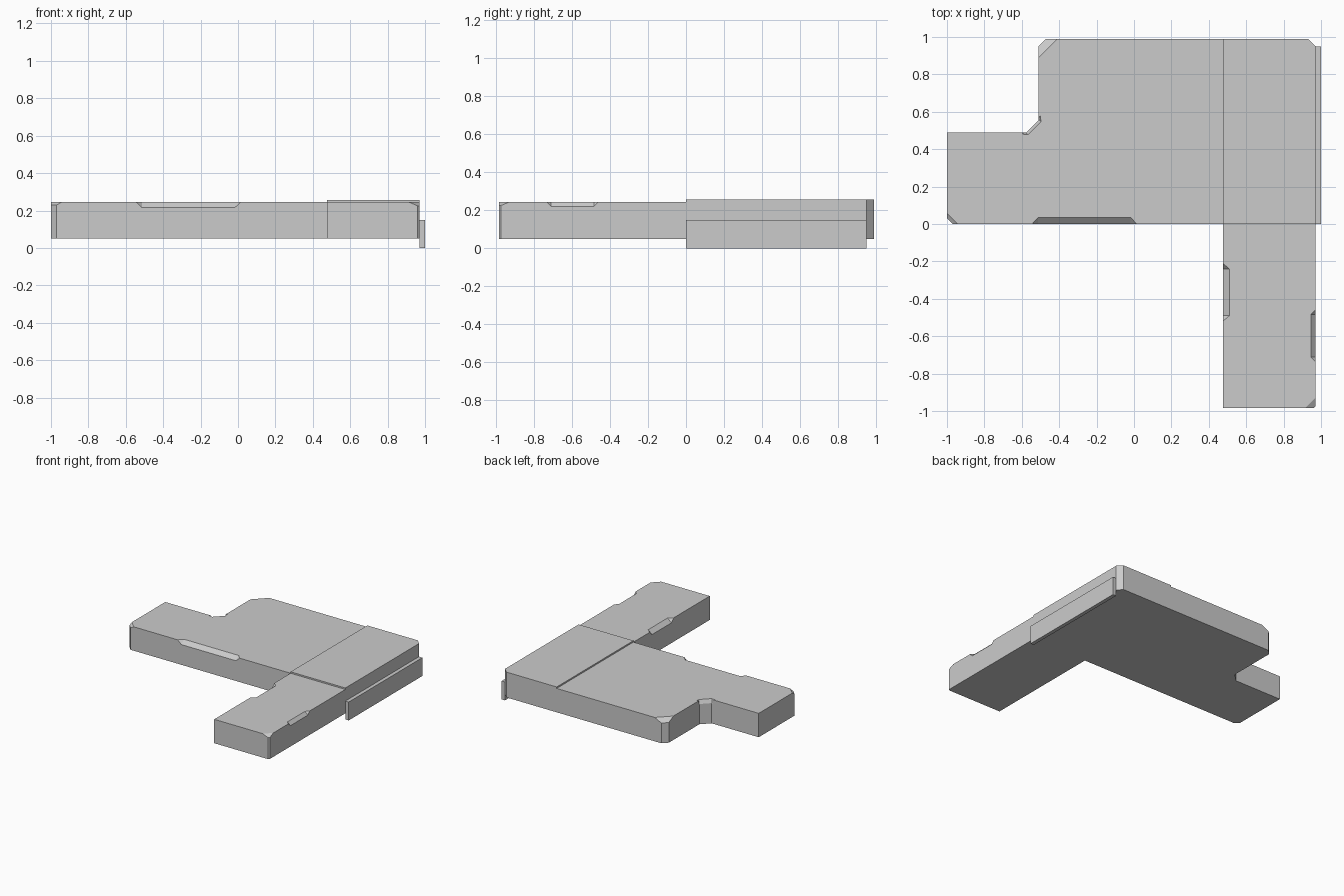
import bpy, bmesh
from mathutils import Vector

if "Cube" in bpy.data.objects:
    bpy.data.objects.remove(bpy.data.objects["Cube"])


def make_object(name, bm):
    bmesh.ops.recalc_face_normals(bm, faces=bm.faces)
    mesh = bpy.data.meshes.new(name)
    bm.to_mesh(mesh)
    bm.free()
    ob = bpy.data.objects.new(name, mesh)
    bpy.context.collection.objects.link(ob)
    return ob


def slab(name, outline, z0, z1):
    """Extrude a flat outline from z0 to z1."""
    bm = bmesh.new()
    face = bm.faces.new([bm.verts.new((x, y, z0)) for x, y in outline])
    ext = bmesh.ops.extrude_face_region(bm, geom=[face])
    top = [v for v in ext["geom"] if isinstance(v, bmesh.types.BMVert)]
    bmesh.ops.translate(bm, verts=top, vec=(0, 0, z1 - z0))
    return make_object(name, bm)


def chip(ob, a, b, inward, top, depth, drop, taper=0.0, extend=0.0):
    """Bevel away part of the top edge a-b; tapered ends run out to the edge."""
    a, b = Vector((*a, top)), Vector((*b, top))
    along = (b - a).normalized()
    a, b = a - along * extend, b + along * extend
    n = Vector((*inward, 0)).normalized()
    bm = bmesh.new()
    for p, s in ((a, 1), (b, -1)):
        c = p + along * s * taper + n * depth
        e = p + along * s * taper - Vector((0, 0, drop))
        mid, half = (c + e) / 2, c - e
        for q in (mid + half, mid - half, mid + (p - mid) * 2.5):
            bm.verts.new(q)
    bmesh.ops.convex_hull(bm, input=bm.verts)
    cutter = make_object("chip_cutter", bm)
    cutter.hide_render = True
    mod = ob.modifiers.new("chip", "BOOLEAN")
    mod.operation, mod.solver, mod.object = "DIFFERENCE", "EXACT", cutter
    bpy.context.view_layer.objects.active = ob
    bpy.ops.object.modifier_apply(modifier=mod.name)
    bpy.data.objects.remove(cutter)


# Wide left slab with stepped back edge
T = 0.245
left = slab("left_slab", [
    (-0.97, 0), (0.475, 0), (0.475, 0.99), (-0.47, 0.99), (-0.51, 0.95),
    (-0.51, 0.555), (-0.575, 0.49), (-1, 0.49), (-1, 0.03)], 0.05, T)
chip(left, (-0.545, 0), (0.015, 0), (0, 1), T, 0.035, 0.03, 0.033)
chip(left, (-0.51, 0.95), (-0.47, 0.99), (1, -1), T, 0.042, 0.03, extend=0.08)
chip(left, (-1, 0.03), (-0.97, 0), (1, 1), T, 0.02, 0.015, extend=0.05)
chip(left, (-0.575, 0.49), (-0.51, 0.555), (1, -1), T, 0.015, 0.03, extend=0.015, taper=0.012)

# Slightly raised back right slab
slab("back_right_slab", [
    (0.475, 0), (0.97, 0), (0.97, 0.95), (0.93, 0.99), (0.475, 0.99)], 0.05, 0.257)

# Front right arm with worn edges
arm = slab("front_arm", [
    (0.475, -0.985), (0.96, -0.985), (0.97, -0.975), (0.97, 0), (0.475, 0)], 0.05, T)
chip(arm, (0.475, -0.52), (0.475, -0.21), (1, 0), T, 0.035, 0.03, 0.03)
chip(arm, (0.97, -0.735), (0.97, -0.46), (-1, 0), T, 0.025, 0.025, 0.025)
chip(arm, (0.96, -0.985), (0.97, -0.975), (-1, 1), T, 0.033, 0.02, extend=0.08)

# Low skirting strip along the right side
slab("side_strip", [(0.97, 0), (1, 0), (1, 0.95), (0.97, 0.95)], 0, 0.15)
